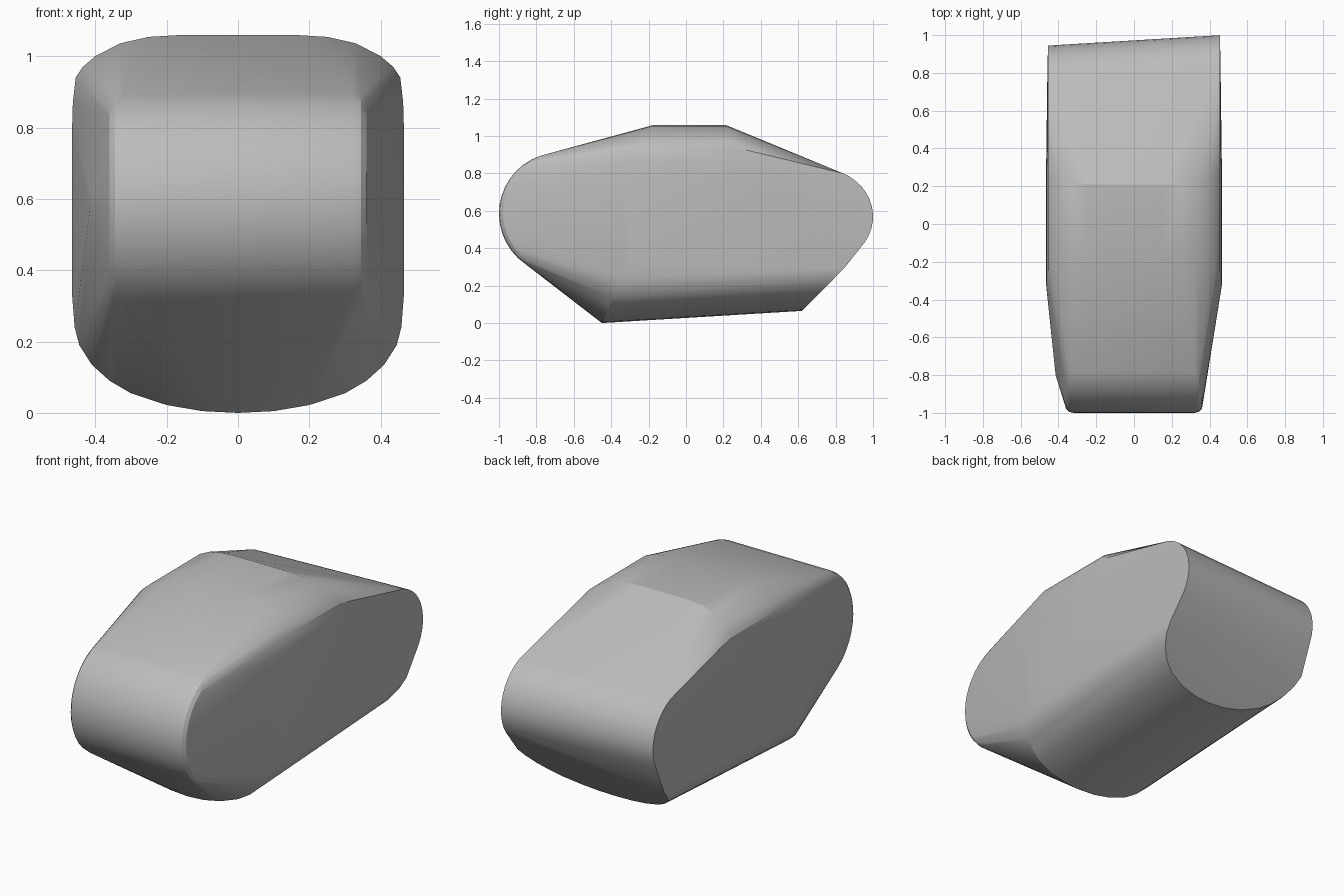
import bpy
import bmesh
import math

cube = bpy.data.objects.get("Cube")
if cube:
    bpy.data.objects.remove(cube, do_unlink=True)

grey = bpy.data.materials.new("plain grey")
grey.use_nodes = True
colour = (0.5, 0.5, 0.5, 1)
grey.diffuse_color = colour
grey.node_tree.nodes["Principled BSDF"].inputs["Base Color"].default_value = colour

points = []


def roll(x, centre, ry, rz, start, end, scale=1.0, steps=14):
    """Add a rounded end profile, running across the given angles in degrees."""
    for i in range(steps + 1):
        a = math.radians(start + (end - start) * i / steps)
        points.append((x, centre[0] + ry * scale * math.cos(a),
                       centre[1] + rz * scale * math.sin(a)))


def mirrored(curve):
    """Add a half curve on both sides."""
    for x, y, z in curve:
        points.extend([(x, y, z), (-x, y, z)])


# Narrow rounded nose with softened ends
for side in (-1, 1):
    for x, scale in ((0.32, 1.0), (0.345, 0.98), (0.36, 0.93)):
        roll(side * x, (-0.68, 0.585), 0.32, 0.325, 108, 236, scale)

# Wide rounded tail, slightly skewed towards the left
roll(0.455, (0.73, 0.57), 0.27, 0.252, 66, -60)
roll(-0.455, (0.675, 0.57), 0.27, 0.252, 66, -60)

# Crowned top and curved belly: half width, height at the crown, height of the belly
crown = [(0, 1.06), (0.15, 1.06), (0.25, 1.054), (0.33, 1.036),
         (0.40, 1.0), (0.435, 0.97), (0.455, 0.94), (0.463, 0.87), (0.465, 0.8)]
belly = [(0, 0), (0.1, 0.005), (0.2, 0.022), (0.3, 0.055), (0.36, 0.09),
         (0.41, 0.135), (0.445, 0.19), (0.458, 0.24), (0.465, 0.33)]
mirrored([(x, -0.17 - 0.6 * (1.06 - z), z) for x, z in crown])
mirrored([(x, 0.21 + 0.4 * (1.06 - z), z) for x, z in crown])
mirrored([(x, -0.45 + 0.45 * z, z) for x, z in belly])
mirrored([(x, 0.62 + 0.95 * z, 0.065 + 0.96 * z) for x, z in belly[:-1]])

# Small vertical cheek edge on the right of the nose
points.extend([(-0.415, -0.8, 0.57), (-0.415, -0.8, 0.62)])

# Skin the sections into one closed body
mesh = bpy.data.meshes.new("body")
bm = bmesh.new()
for p in points:
    bm.verts.new(p)
bmesh.ops.remove_doubles(bm, verts=bm.verts[:], dist=0.002)
hull = bmesh.ops.convex_hull(bm, input=bm.verts[:])
loose = [v for v in bm.verts if not v.link_faces]
bmesh.ops.delete(bm, geom=loose, context="VERTS")
bmesh.ops.recalc_face_normals(bm, faces=bm.faces[:])
bm.to_mesh(mesh)
bm.free()
mesh.materials.append(grey)
body = bpy.data.objects.new("body", mesh)
bpy.context.collection.objects.link(body)

bpy.ops.object.select_all(action="DESELECT")
body.select_set(True)
bpy.context.view_layer.objects.active = body
bpy.ops.object.shade_smooth_by_angle(angle=math.radians(20))
